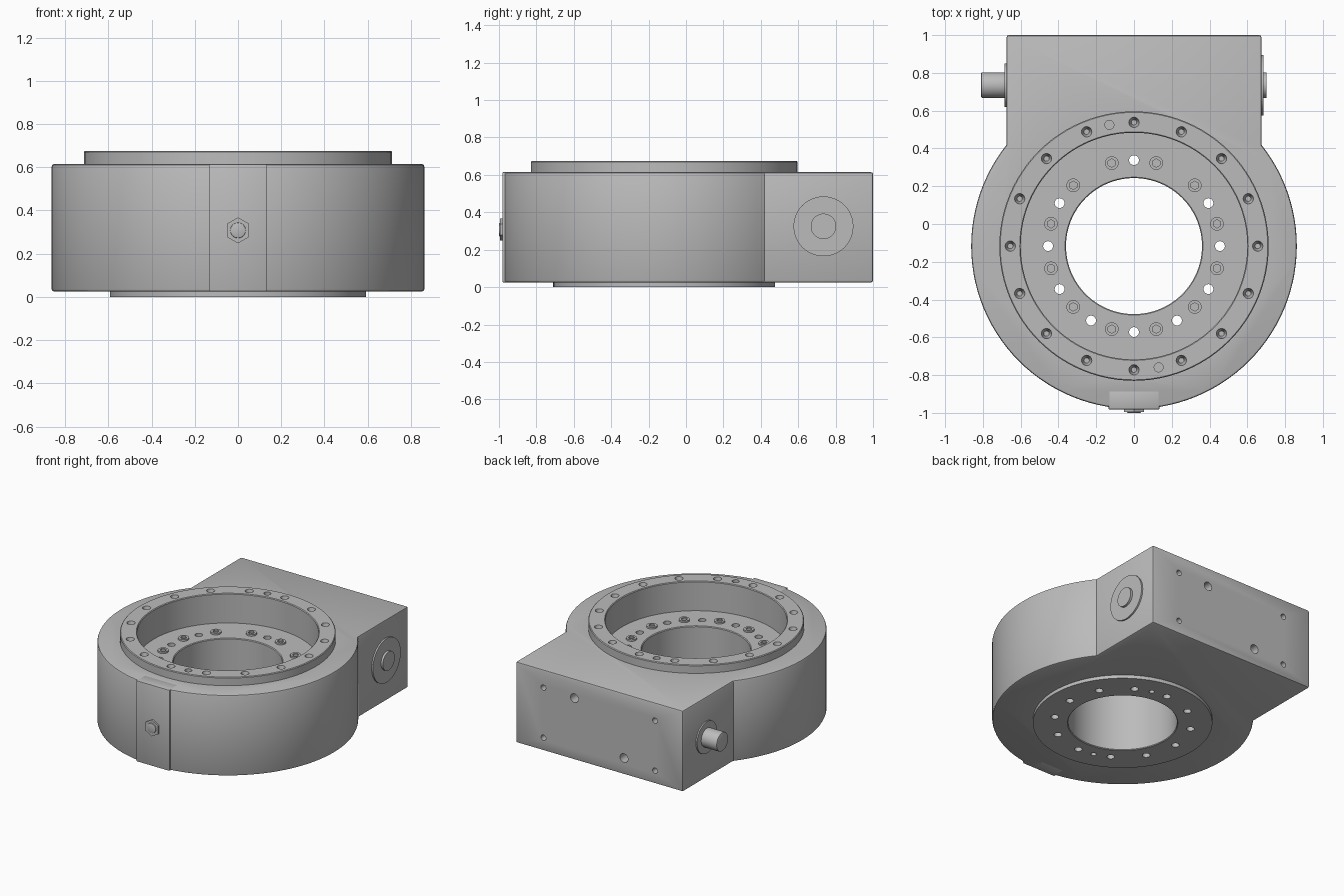
import bpy, bmesh
from math import cos, sin, radians, asin, pi, sqrt
from mathutils import Matrix, Vector

if "Cube" in bpy.data.objects:
    bpy.data.objects.remove(bpy.data.objects["Cube"])

CY = -0.117          # y of the rotation axis
TOP, BOTTOM = 0.615, 0.025
FLOOR = 0.46         # level of the inner bolt flange
R_BODY, BOX_X = 0.862, 0.675
SHAFT_Y, SHAFT_Z = 0.735, 0.325

grey = bpy.data.materials.new("machined_grey")
grey.use_nodes = True
grey.diffuse_color = (0.5, 0.5, 0.5, 1)
grey.node_tree.nodes["Principled BSDF"].inputs["Base Color"].default_value = (0.5, 0.5, 0.5, 1)


def finish(name, bm):
    bmesh.ops.recalc_face_normals(bm, faces=bm.faces)
    mesh = bpy.data.meshes.new(name)
    bm.to_mesh(mesh)
    bm.free()
    mesh.materials.append(grey)
    ob = bpy.data.objects.new(name, mesh)
    bpy.context.collection.objects.link(ob)
    return ob


def activate(ob):
    bpy.ops.object.select_all(action='DESELECT')
    ob.select_set(True)
    bpy.context.view_layer.objects.active = ob


def smooth(ob):
    activate(ob)
    bpy.ops.object.shade_smooth_by_angle(angle=radians(30))


def apply_bevel(ob, width):
    mod = ob.modifiers.new("bevel", 'BEVEL')
    mod.width, mod.segments, mod.angle_limit = width, 2, radians(40)
    activate(ob)
    bpy.ops.object.modifier_apply(modifier=mod.name)


def cut(ob, cutter):
    mod = ob.modifiers.new("cut", 'BOOLEAN')
    mod.operation, mod.solver, mod.object = 'DIFFERENCE', 'EXACT', cutter
    activate(ob)
    bpy.ops.object.modifier_apply(modifier=mod.name)
    bpy.data.objects.remove(cutter)


def add_rod(bm, start, end, r1, r2=None, sides=24):
    """Cylinder or cone between two points."""
    a, b = Vector(start), Vector(end)
    turn = (b - a).to_track_quat('Z', 'Y').to_matrix().to_4x4()
    bmesh.ops.create_cone(bm, cap_ends=True, segments=sides, radius1=r1,
                          radius2=r1 if r2 is None else r2, depth=(b - a).length,
                          matrix=Matrix.Translation((a + b) / 2) @ turn)


def rod(name, start, end, r, sides=48, bevel=0):
    bm = bmesh.new()
    add_rod(bm, start, end, r, sides=sides)
    ob = finish(name, bm)
    if bevel:
        apply_bevel(ob, bevel)
    smooth(ob)
    return ob


def lathe(name, profile, steps=96):
    """Closed profile of (radius, z) turned about the rotation axis."""
    bm = bmesh.new()
    rings = [[bm.verts.new((r * cos(2 * pi * i / steps), CY + r * sin(2 * pi * i / steps), z))
              for r, z in profile] for i in range(steps)]
    n = len(profile)
    for i in range(steps):
        p, q = rings[i], rings[(i + 1) % steps]
        for k in range(n):
            bm.faces.new((p[k], q[k], q[(k + 1) % n], p[(k + 1) % n]))
    return finish(name, bm)


def polar(radius, degrees, z):
    a = radians(degrees)
    return (radius * cos(a), CY + radius * sin(a), z)


# Housing: round drum running into a square worm box
bm = bmesh.new()
corner = pi / 2 - asin(BOX_X / R_BODY)
steps = 80
sweep = pi + 2 * corner
outline = [(BOX_X, 1.0), (-BOX_X, 1.0)]
for i in range(steps + 1):
    a = pi - corner + sweep * i / steps
    outline.append((R_BODY * cos(a), CY + R_BODY * sin(a)))
base = bm.faces.new([bm.verts.new((x, y, BOTTOM)) for x, y in outline])
wall = bmesh.ops.extrude_face_region(bm, geom=[base])
bmesh.ops.translate(bm, vec=(0, 0, TOP - BOTTOM),
                    verts=[v for v in wall["geom"] if isinstance(v, bmesh.types.BMVert)])
housing = finish("housing", bm)
apply_bevel(housing, 0.012)

# Stepped seat for the rotor, and mounting holes in the back face
bm = bmesh.new()
add_rod(bm, (0, CY, -0.1), (0, CY, 0.8), 0.58, sides=96)
cut(housing, finish("bore_cutter", bm))
bm = bmesh.new()
add_rod(bm, (0, CY, 0.32), (0, CY, 0.8), 0.70, sides=96)
cut(housing, finish("seat_cutter", bm))
bm = bmesh.new()
for x in (-0.45, 0.45):
    for z in (0.12, 0.485):
        add_rod(bm, (x, 0.93, z), (x, 1.05, z), 0.02)
for x, z in ((0.2, 0.475), (-0.2, 0.145)):
    add_rod(bm, (x, 0.93, z), (x, 1.05, z), 0.032)
cut(housing, finish("back_hole_cutter", bm))
smooth(housing)

# Rotor: raised top ring, sunken bolt flange and lower hub
rotor = lathe("rotor", [(0.36, 0.005), (0.365, 0), (0.593, 0), (0.593, 0.3), (0.713, 0.3),
                        (0.713, 0.67), (0.708, 0.675), (0.605, 0.675), (0.6, 0.67),
                        (0.6, FLOOR), (0.365, FLOOR), (0.36, FLOOR - 0.005)])
bm = bmesh.new()
for k in range(16):
    add_rod(bm, polar(0.655, k * 22.5, 0.62), polar(0.655, k * 22.5, 0.69), 0.014, 0.031)
for angle in (101.5, 281.5):
    add_rod(bm, polar(0.655, angle, 0.63), polar(0.655, angle, 0.7), 0.024)
for k in range(12):
    through = k not in (2, 4)
    add_rod(bm, polar(0.455, k * 30, -0.1), polar(0.455, k * 30, 0.6 if through else 0.1), 0.026)
for angle in (75, 255):
    add_rod(bm, polar(0.455, angle, -0.1), polar(0.455, angle, 0.08), 0.018)
cut(rotor, finish("rotor_hole_cutter", bm))
smooth(rotor)

# Socket screws on the bolt flange
bm = bmesh.new()
for k in range(12):
    add_rod(bm, polar(0.455, 15 + k * 30, FLOOR - 0.03), polar(0.455, 15 + k * 30, FLOOR + 0.012), 0.036)
screws = finish("flange_screws", bm)
bm = bmesh.new()
for k in range(12):
    add_rod(bm, polar(0.455, 15 + k * 30, FLOOR - 0.015), polar(0.455, 15 + k * 30, FLOOR + 0.05), 0.022, sides=6)
cut(screws, finish("socket_cutter", bm))
smooth(screws)

# Input shaft and its collar
rod("shaft_collar", (-0.6, SHAFT_Y, SHAFT_Z), (-0.685, SHAFT_Y, SHAFT_Z), 0.115)
rod("input_shaft", (-0.6, SHAFT_Y, SHAFT_Z), (-0.81, SHAFT_Y, SHAFT_Z), 0.068, bevel=0.008)

# Bearing cover on the opposite side
rod("bearing_cover", (0.6, SHAFT_Y, SHAFT_Z), (0.686, SHAFT_Y, SHAFT_Z), 0.16)
rod("cover_boss", (0.6, SHAFT_Y, SHAFT_Z), (0.702, SHAFT_Y, SHAFT_Z), 0.068)

# Flat front pad with a grease fitting
bm = bmesh.new()
bmesh.ops.create_cube(bm, size=1, matrix=Matrix.Translation((0, -0.932, (TOP + BOTTOM) / 2))
                      @ Matrix.Diagonal((0.27, 0.1, TOP - BOTTOM, 1)))
pad = finish("front_pad", bm)
apply_bevel(pad, 0.006)
smooth(pad)
rod("grease_fitting_nut", (0, -0.95, 0.308), (0, -0.994, 0.308), 0.06, sides=6)
nipple = rod("grease_fitting_tip", (0, -0.95, 0.308), (0, -1.0, 0.308), 0.036, sides=24, bevel=0.004)
